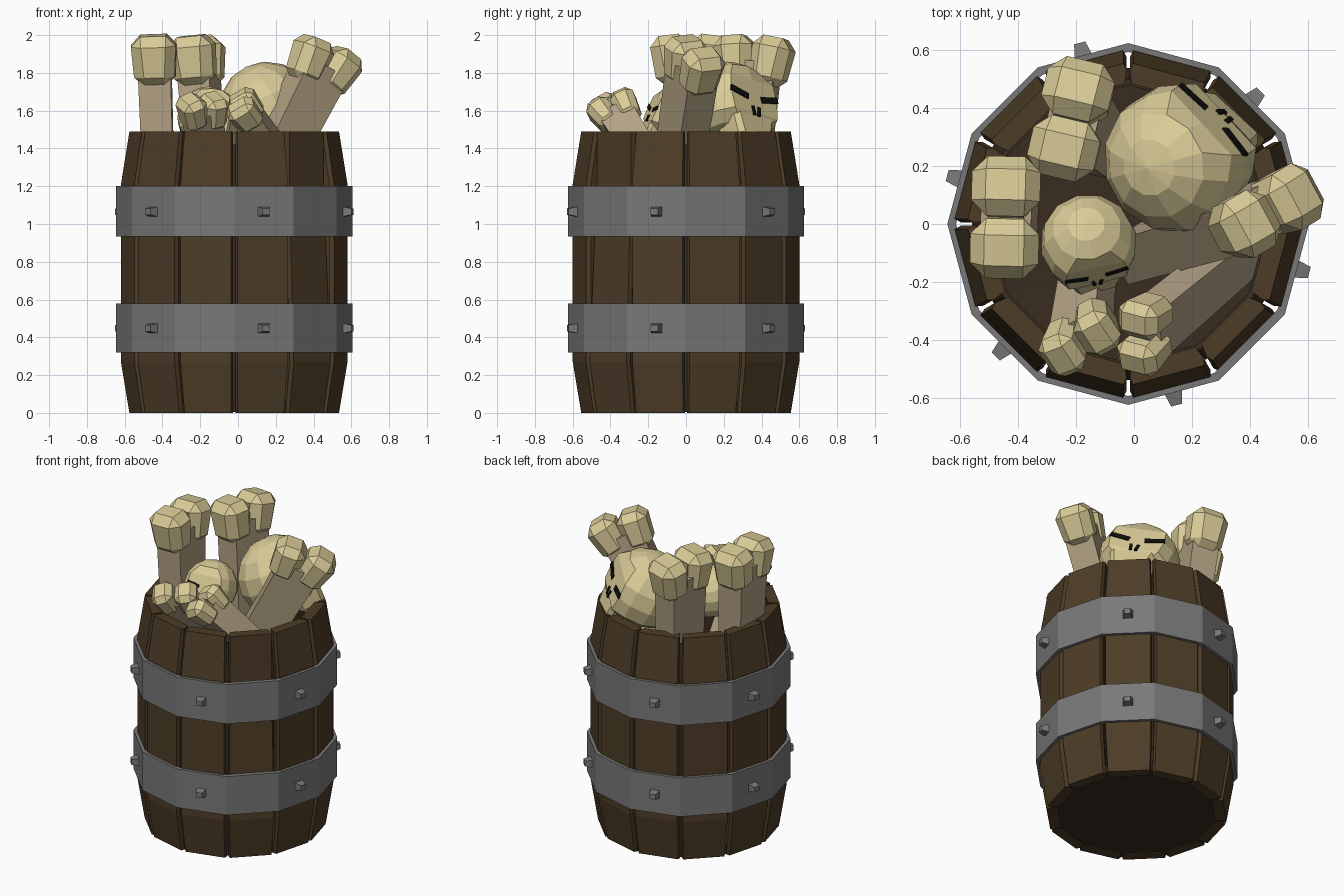
import bpy, bmesh
from math import sin, cos, radians
from mathutils import Matrix, Vector

if "Cube" in bpy.data.objects:
    bpy.data.objects.remove(bpy.data.objects["Cube"])


def mat(name, rgb):
    m = bpy.data.materials.new(name)
    m.diffuse_color = (*rgb, 1)
    m.use_nodes = True
    m.node_tree.nodes["Principled BSDF"].inputs["Base Color"].default_value = m.diffuse_color
    return m


WOOD = mat("wood", (0.075, 0.046, 0.02))
DARK_WOOD = mat("dark_wood", (0.04, 0.025, 0.013))
IRON = mat("iron", (0.19, 0.19, 0.19))
BONE = mat("bone", (0.70, 0.60, 0.31))
SHAFT = mat("bone_shaft", (0.45, 0.36, 0.23))
BLACK = mat("black", (0.005, 0.005, 0.005))
CX = -0.02  # barrel axis


def finish(name, bm, material, matrix=None):
    bmesh.ops.recalc_face_normals(bm, faces=bm.faces)
    me = bpy.data.meshes.new(name)
    bm.to_mesh(me)
    bm.free()
    me.materials.append(material)
    ob = bpy.data.objects.new(name, me)
    bpy.context.collection.objects.link(ob)
    if matrix:
        ob.matrix_world = matrix
    return ob


def frame(loc, up, side):
    """Matrix with z along up and x as near as possible to side."""
    z = Vector(up).normalized()
    s = Vector(side)
    x = (s - z * s.dot(z)).normalized()
    m = Matrix((x, z.cross(x), z)).transposed().to_4x4()
    m.translation = loc
    return m


def block(name, size, matrix, material, bottom=(1, 1), top=(1, 1), chamfer=0):
    """Box with tapered ends and optional chamfered edges."""
    bm = bmesh.new()
    bmesh.ops.create_cube(bm, size=1)
    for v in bm.verts:
        k = top if v.co.z > 0 else bottom
        v.co = (v.co.x * size[0] * k[0], v.co.y * size[1] * k[1], v.co.z * size[2])
    if chamfer:
        bmesh.ops.bevel(bm, geom=bm.edges[:], offset=chamfer, segments=1,
                        affect='EDGES', profile=0.5)
    return finish(name, bm, material, matrix)


def loft(name, loops, material, closed=False):
    """Skin equal-length loops; cap the ends, or join last to first."""
    bm = bmesh.new()
    rows = [[bm.verts.new(p) for p in lp] for lp in loops]
    n = len(rows[0])
    pairs = list(zip(rows, rows[1:])) + ([(rows[-1], rows[0])] if closed else [])
    for a, b in pairs:
        for i in range(n):
            j = (i + 1) % n
            bm.faces.new((a[i], a[j], b[j], b[i]))
    if not closed:
        bm.faces.new(rows[0])
        bm.faces.new(rows[-1])
    return finish(name, bm, material)


def polar(r, deg, z):
    return (CX + r * cos(radians(deg)), r * sin(radians(deg)), z)


def ring(name, profile, material):
    """Twelve-sided solid ring from a closed (r, z) profile."""
    loft(name, [[polar(r, a * 30, z) for a in range(12)] for r, z in profile],
         material, closed=True)


# Staves, one of them dented at the front right
for i in range(12):
    a = 15 + 30 * i
    dent = 0.045 if a == 315 else 0
    loops = []
    for r, z in ((0.555, 0), (0.60, 0.27), (0.60 - dent, 1.21), (0.555, 1.49)):
        loops.append([polar(r - d, a + h, z) for d, h in
                      ((0, -13.3), (0, 13.3), (0.022, 14.4), (0.07, 13.6),
                       (0.07, -13.6), (0.022, -14.4))])
    loft("stave", loops, WOOD)

# Inner lining and bottom
ring("lining", [(0.50, 0.02), (0.54, 0.27), (0.54, 1.2), (0.50, 1.42),
                (0.48, 1.42), (0.52, 1.2), (0.52, 0.27), (0.48, 0.02)], DARK_WOOD)
loft("barrel_bottom", [[polar(0.535, a * 30, z) for a in range(12)]
                       for z in (0.005, 0.06)], DARK_WOOD)

# Hoops and rivets
for lo, hi in ((0.32, 0.58), (0.935, 1.20)):
    ring("hoop", [(0.625, lo), (0.625, hi), (0.595, hi), (0.595, lo)], IRON)
    for k in range(6):
        a = 45 + 60 * k
        out = Vector((cos(radians(a)), sin(radians(a)), 0))
        m = frame(polar(0.62, a, (lo + hi) / 2 - 0.002), out, (-out.y, out.x, 0))
        block("rivet", (0.066, 0.056, 0.056), m, IRON, top=(0.6, 0.6))


# Bones: square shaft with two chamfered knobs on the end
def bone(name, base, knobs, size, shaft):
    a, b = (Vector(k) for k in knobs)
    side = (b - a).normalized()
    tip = (a + b) / 2
    axis = tip - Vector(base)
    up = axis.normalized()
    block(name + "_shaft", (shaft[0], shaft[1], axis.length),
          frame(Vector(base) + axis / 2, axis, side), SHAFT, bottom=(0.8, 0.9))
    for s, p in ((-1, a), (1, b)):
        block(name + "_knob", size, frame(p, up + side * s * 0.13, side), BONE,
              bottom=(0.85, 0.85), chamfer=min(size) * 0.25)


BIG, SMALL = (0.215, 0.245, 0.27), (0.14, 0.17, 0.185)
bone("left_bone", (-0.41, 0.02, 0.9), ((-0.445, -0.075, 1.865), (-0.44, 0.12, 1.865)),
     BIG, (0.27, 0.175))
bone("back_bone", (-0.14, 0.28, 0.9), ((-0.235, 0.265, 1.862), (-0.19, 0.45, 1.855)),
     BIG, (0.27, 0.175))
bone("right_bone", (0.02, -0.09, 1.0), ((0.375, -0.005, 1.865), (0.52, 0.08, 1.805)),
     (0.2, 0.225, 0.25), (0.26, 0.18))
bone("small_right_bone", (0.42, -0.06, 1.1), ((0.045, -0.315, 1.62), (0.04, -0.435, 1.575)),
     (0.135, 0.165, 0.175), (0.19, 0.12))
bone("small_left_bone", (-0.15, -0.08, 1.1), ((-0.24, -0.42, 1.59), (-0.13, -0.35, 1.595)),
     SMALL, (0.19, 0.12))


# Skulls: faceted cranium flattened at the face, jaw, eye slits and nose
def skull(name, loc, r, up, face):
    up, face = Vector(up).normalized(), Vector(face)
    m = frame(loc, up, up.cross(face)) @ Matrix.Scale(r, 4)
    bm = bmesh.new()
    bmesh.ops.create_uvsphere(bm, u_segments=12, v_segments=8, radius=1,
                              matrix=Matrix.Rotation(radians(30), 4, 'Z'))
    for v in bm.verts:
        if v.co.z < 0.4 and v.co.y < -0.74:
            v.co.y = -0.76
            v.co.x *= 1.3
        if v.co.z < -0.5:
            v.co.z = -0.5 + (v.co.z + 0.5) * 0.4
    finish(name + "_cranium", bm, BONE, m)

    def at(x, y, z, turn=0):
        return m @ Matrix.Translation((x, y, z)) @ Matrix.Rotation(radians(turn), 4, 'Y')
    block(name + "_jaw", (1.3, 0.75, 0.95), at(0, -0.39, -0.5), BONE,
          bottom=(0.66, 0.85), chamfer=0.1)
    for s in (-1, 1):
        block(name + "_eye", (0.48, 0.1, 0.13), at(s * 0.42, -0.735, 0.0, -s * 12), BLACK)
        block(name + "_nostril", (0.07, 0.1, 0.2), at(s * 0.075, -0.735, -0.34, s * 8), BLACK)


skull("large_skull", (0.155, 0.225, 1.6), 0.26, (-0.42, -0.12, 0.88), (0.73, 0.68, 0))
skull("small_skull", (-0.157, -0.065, 1.56), 0.168, (-0.05, 0.40, 0.88), (0.22, -0.97, 0))
